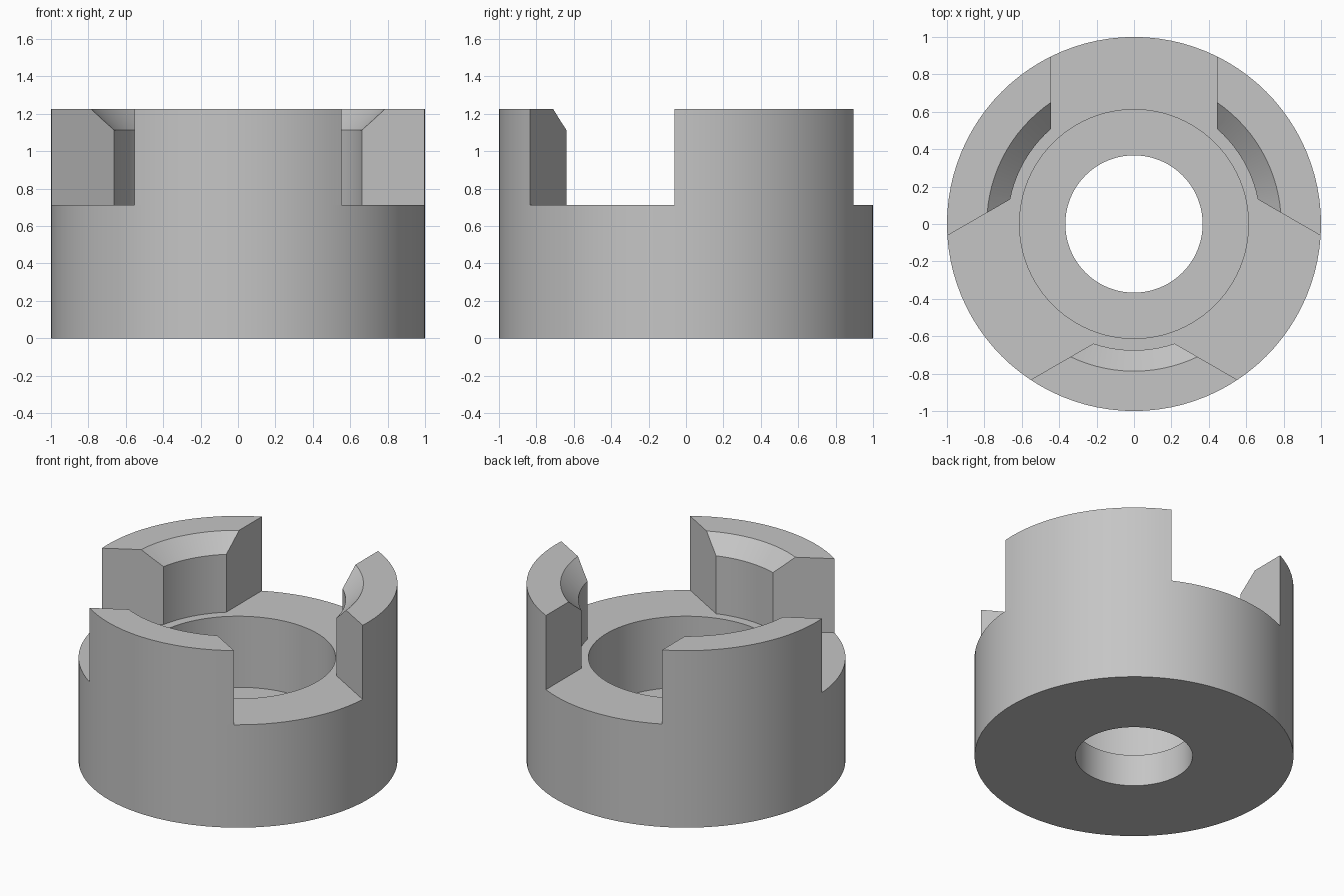
import bpy
import bmesh
from math import radians, sin, cos, tau
from mathutils import Matrix, Vector

cube = bpy.data.objects.get("Cube")
if cube:
    bpy.data.objects.remove(cube, do_unlink=True)

# Main sizes
OUTER, RECESS, BORE, CLAW_INNER = 1.0, 0.612, 0.367, 0.675
FLOOR, DECK, TOP, CHAMFER = 0.22, 0.712, 1.225, 0.112
SLOT_HALF = 0.445
SEGMENTS = 96

grey = bpy.data.materials.new("plain grey")
grey.use_nodes = True
grey.diffuse_color = (0.56, 0.56, 0.56, 1)
grey.node_tree.nodes["Principled BSDF"].inputs["Base Color"].default_value = grey.diffuse_color


def lathe(profile):
    """Turn a closed (radius, height) profile into a solid ring."""
    bm = bmesh.new()
    verts = [bm.verts.new((r, 0, z)) for r, z in profile]
    edges = [bm.edges.new((v, verts[i - 1])) for i, v in enumerate(verts)]
    bmesh.ops.spin(bm, geom=verts + edges, cent=(0, 0, 0), axis=(0, 0, 1),
                   angle=tau, steps=SEGMENTS, use_merge=True)
    bmesh.ops.remove_doubles(bm, verts=bm.verts, dist=1e-5)
    bmesh.ops.recalc_face_normals(bm, faces=bm.faces)
    return bm


def keep_side(bm, normal, offset):
    """Keep what lies beyond a plane and close the cut."""
    cut = bmesh.ops.bisect_plane(bm, geom=bm.verts[:] + bm.edges[:] + bm.faces[:],
                                 plane_co=normal * offset, plane_no=normal,
                                 clear_inner=True)
    edges = [e for e in cut["geom_cut"] if isinstance(e, bmesh.types.BMEdge)]
    bmesh.ops.edgeloop_fill(bm, edges=edges)
    bmesh.ops.recalc_face_normals(bm, faces=bm.faces)


def make_object(name, bm):
    mesh = bpy.data.meshes.new(name)
    bm.to_mesh(mesh)
    bm.free()
    mesh.materials.append(grey)
    obj = bpy.data.objects.new(name, mesh)
    bpy.context.collection.objects.link(obj)
    bpy.ops.object.select_all(action="DESELECT")
    obj.select_set(True)
    bpy.context.view_layer.objects.active = obj
    bpy.ops.object.shade_smooth_by_angle(angle=radians(30))
    return obj


# Hub with a through bore and a wider recess above it
make_object("hub_body", lathe([
    (BORE, 0), (OUTER, 0), (OUTER, DECK),
    (RECESS, DECK), (RECESS, FLOOR), (BORE, FLOOR)]))

# Three claws, left between parallel-sided slots
for name, turn in (("front_claw", 0), ("left_claw", 120), ("right_claw", 240)):
    claw = lathe([
        (CLAW_INNER, DECK), (OUTER, DECK), (OUTER, TOP),
        (CLAW_INNER + CHAMFER, TOP), (CLAW_INNER, TOP - CHAMFER)])
    for side in (-1, 1):
        keep_side(claw, Vector((side * sin(radians(30)), -cos(radians(30)), 0)), SLOT_HALF)
    bmesh.ops.rotate(claw, verts=claw.verts, cent=(0, 0, 0),
                     matrix=Matrix.Rotation(radians(turn), 3, "Z"))
    make_object(name, claw)
